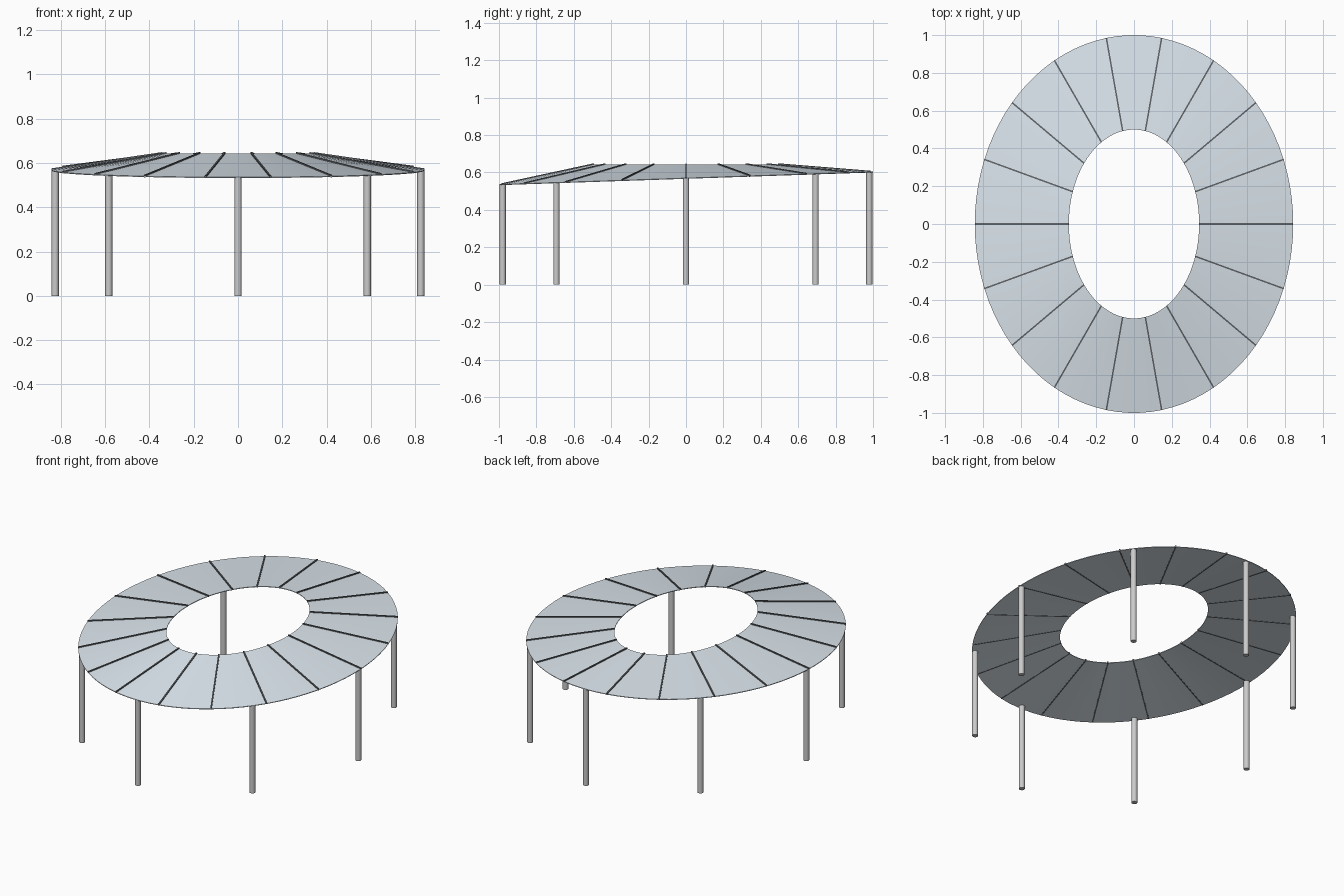
import bpy, bmesh
from math import sin, cos, radians, tau
from mathutils import Vector

if "Cube" in bpy.data.objects:
    bpy.data.objects.remove(bpy.data.objects["Cube"])

UP = Vector((0, 0, 1))


def material(name, rgb):
    m = bpy.data.materials.new(name)
    m.diffuse_color = (*rgb, 1)
    m.use_nodes = True
    m.node_tree.nodes["Principled BSDF"].inputs["Base Color"].default_value = m.diffuse_color
    return m


def inner(a):
    return Vector((0.345 * cos(a), 0.5 * sin(a), 0.643))


def outer(a):
    # the outer rim tilts down towards the front
    return Vector((0.843 * cos(a), sin(a), 0.57 + 0.034 * sin(a)))


def make_object(name, bm, mat=None):
    bmesh.ops.recalc_face_normals(bm, faces=bm.faces)
    me = bpy.data.meshes.new(name)
    bm.to_mesh(me)
    bm.free()
    ob = bpy.data.objects.new(name, me)
    bpy.context.collection.objects.link(ob)
    if mat:
        me.materials.append(mat)
    bpy.context.view_layer.objects.active = ob
    ob.select_set(True)
    bpy.ops.object.shade_smooth_by_angle(angle=radians(30))
    ob.select_set(False)
    return ob


glass = material("pale_blue_panel", (0.72, 0.80, 0.86))
dark = material("dark_rib", (0.12, 0.13, 0.14))

# Canopy: thin sloping elliptical ring
N, T = 90, 0.004
bm = bmesh.new()
rings = []
for i in range(N):
    a = tau * i / N
    pts = (inner(a), outer(a), outer(a) - UP * T, inner(a) - UP * T)
    rings.append([bm.verts.new(p) for p in pts])
for i in range(N):
    r, s = rings[i], rings[(i + 1) % N]
    for k in range(4):
        j = (k + 1) % 4
        bm.faces.new((r[k], r[j], s[j], s[k]))
make_object("canopy_panels", bm, glass)

# Ribs: slim bars along the seams, every 20 degrees
bm = bmesh.new()
for i in range(18):
    a = radians(20 * i)
    p, q = inner(a), outer(a)
    side = (q - p).cross(UP).normalized() * 0.004
    ends = []
    for c in (p, q):
        ends.append([bm.verts.new(c + side * s + UP * h)
                     for s, h in ((-1, -0.005), (1, -0.005), (1, 0.006), (-1, 0.006))])
    e, f = ends
    bm.faces.new(e)
    bm.faces.new(f)
    for k in range(4):
        j = (k + 1) % 4
        bm.faces.new((e[k], e[j], f[j], f[k]))
make_object("canopy_ribs", bm, dark)

# Columns: eight round posts just inside the outer rim
for i in range(8):
    a = radians(45 * i)
    x, y = 0.826 * cos(a), 0.98 * sin(a)
    h = outer(a).z - 0.002
    bpy.ops.mesh.primitive_cylinder_add(vertices=24, radius=0.0165, depth=h,
                                        location=(x, y, h / 2))
    bpy.context.object.name = f"column_{i + 1}"
    bpy.ops.object.shade_smooth_by_angle(angle=radians(30))
